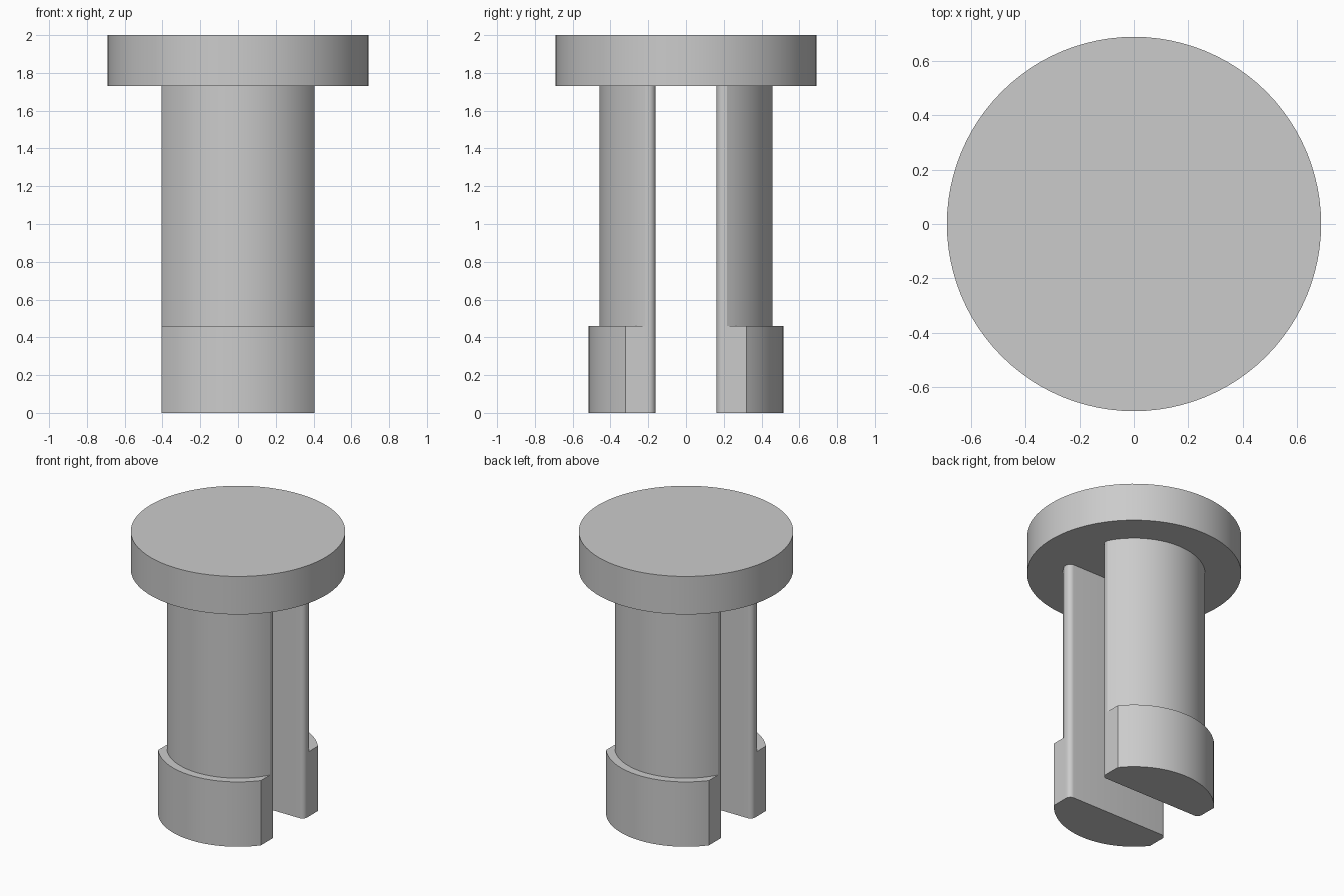
import bpy, bmesh, math

if "Cube" in bpy.data.objects:
    bpy.data.objects.remove(bpy.data.objects["Cube"])

HEAD_R, HEAD_BOTTOM, TOP = 0.69, 1.73, 2.0
SHANK_R, BARB_R, BARB_TOP = 0.458, 0.515, 0.46
HALF_W, SLOT, FILLET = 0.404, 0.162, 0.035

grey = bpy.data.materials.new("plain grey")
grey.use_nodes = True
colour = (0.6, 0.6, 0.6, 1)
grey.diffuse_color = colour
grey.node_tree.nodes["Principled BSDF"].inputs["Base Color"].default_value = colour


def finish(name, bm):
    bmesh.ops.recalc_face_normals(bm, faces=bm.faces)
    mesh = bpy.data.meshes.new(name)
    bm.to_mesh(mesh)
    bm.free()
    mesh.materials.append(grey)
    obj = bpy.data.objects.new(name, mesh)
    bpy.context.collection.objects.link(obj)
    bpy.ops.object.select_all(action='DESELECT')
    obj.select_set(True)
    bpy.context.view_layer.objects.active = obj
    bpy.ops.object.shade_smooth_by_angle(angle=math.radians(25))
    return obj


def profile(radius, steps=32, corner_steps=6):
    """Leg outline: rounded slot corners, flat sides, round outer face."""
    half = []
    for i in range(corner_steps + 1):
        a = -math.pi / 2 * (1 - i / corner_steps)
        half.append((HALF_W - FILLET + FILLET * math.cos(a),
                     SLOT + FILLET + FILLET * math.sin(a)))
    half.append((HALF_W, math.sqrt(SHANK_R ** 2 - HALF_W ** 2)))
    start = math.acos(HALF_W / radius)
    arc = []
    for i in range(steps + 1):
        a = start + (math.pi - 2 * start) * i / steps
        arc.append((radius * math.cos(a), radius * math.sin(a)))
    return half + arc + [(-x, y) for x, y in reversed(half)]


def leg(name, turn):
    """Shank and barb lofted as one solid."""
    bm = bmesh.new()
    levels = [(BARB_R, 0), (BARB_R, BARB_TOP), (SHANK_R, BARB_TOP), (SHANK_R, HEAD_BOTTOM)]
    rings = [[bm.verts.new((x, y, z)) for x, y in profile(r)] for r, z in levels]
    n = len(rings[0])
    for low, high in zip(rings, rings[1:]):
        for i in range(n):
            j = (i + 1) % n
            bm.faces.new((low[i], low[j], high[j], high[i]))
    bm.faces.new(rings[0])
    bm.faces.new(rings[-1])
    bmesh.ops.remove_doubles(bm, verts=bm.verts, dist=0.0001)
    obj = finish(name, bm)
    obj.rotation_euler.z = turn


# Round head
bm = bmesh.new()
bmesh.ops.create_cone(bm, cap_ends=True, segments=96, radius1=HEAD_R, radius2=HEAD_R,
                      depth=TOP - HEAD_BOTTOM)
bmesh.ops.translate(bm, verts=bm.verts, vec=(0, 0, (TOP + HEAD_BOTTOM) / 2))
finish("head", bm)

# Two barbed legs either side of the slot
leg("back_leg", 0)
leg("front_leg", math.pi)
